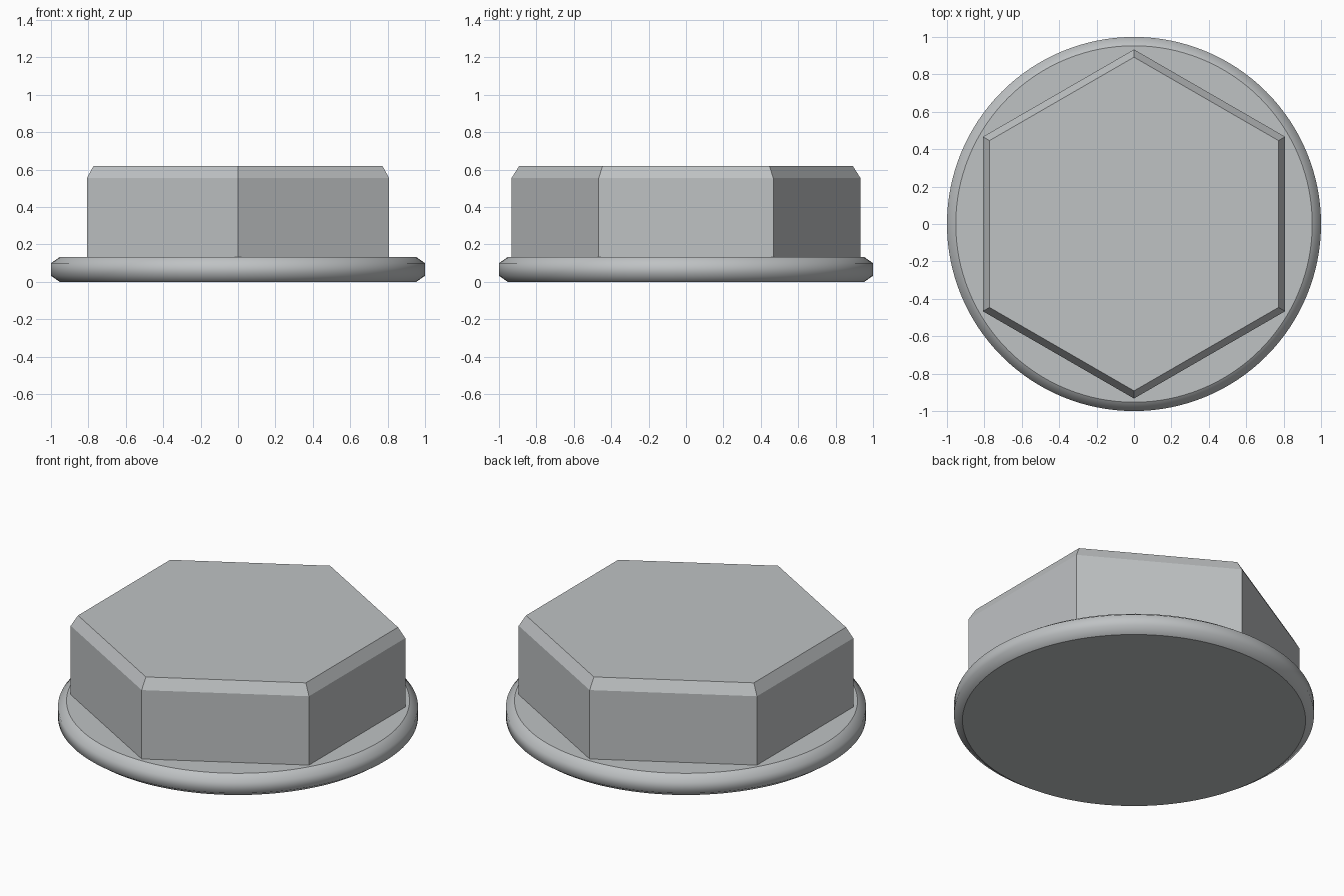
import bpy, bmesh, math

if "Cube" in bpy.data.objects:
    bpy.data.objects.remove(bpy.data.objects["Cube"])

steel = bpy.data.materials.new("light grey steel")
steel.diffuse_color = (0.52, 0.54, 0.55, 1)
steel.use_nodes = True
steel.node_tree.nodes["Principled BSDF"].inputs["Base Color"].default_value = steel.diffuse_color


def lathe(name, profile, sides, start, smooth=False):
    """Closed solid from (radius, z) rings, capped at both ends."""
    bm = bmesh.new()
    rings = []
    for r, z in profile:
        rings.append([bm.verts.new((r * math.cos(start + 2 * math.pi * i / sides),
                                    r * math.sin(start + 2 * math.pi * i / sides), z))
                      for i in range(sides)])
    for low, high in zip(rings, rings[1:]):
        for i in range(sides):
            j = (i + 1) % sides
            bm.faces.new((low[i], low[j], high[j], high[i])).smooth = smooth
    for cap in (bm.faces.new(rings[0][::-1]), bm.faces.new(rings[-1])):
        for edge in cap.edges:
            edge.smooth = False  # crisp rim around the flat caps
    mesh = bpy.data.meshes.new(name)
    bm.to_mesh(mesh)
    bm.free()
    mesh.materials.append(steel)
    obj = bpy.data.objects.new(name, mesh)
    bpy.context.collection.objects.link(obj)
    return obj


# Round flange with a softened rim
lathe("flange", [(0.953, 0), (1, 0.033), (1, 0.1), (0.953, 0.133)], 128, 0, True)

# Hexagonal head with a chamfered top, corners towards front and back
lathe("hex_head", [(0.933, 0.133), (0.933, 0.555), (0.892, 0.62)], 6, math.pi / 2)
